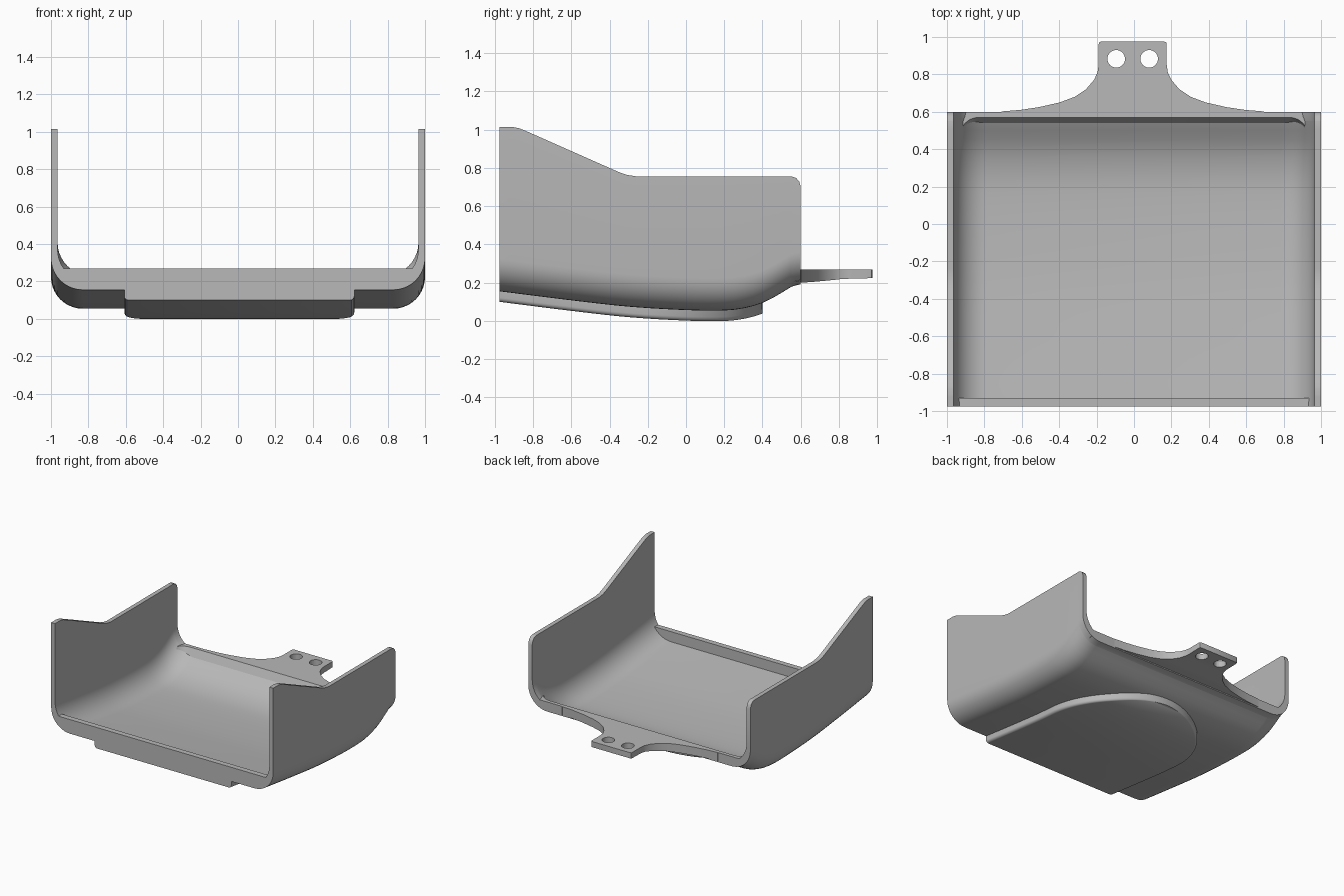
import bpy, bmesh, math

cube = bpy.data.objects.get("Cube")
if cube:
    bpy.data.objects.remove(cube, do_unlink=True)

grey = bpy.data.materials.new("plain grey")
grey.use_nodes = True
grey.diffuse_color = (0.48, 0.48, 0.48, 1)
grey.node_tree.nodes["Principled BSDF"].inputs["Base Color"].default_value = (0.48, 0.48, 0.48, 1)

FRONT, BACK = -0.975, 0.6
WALL = 0.035
# Side profiles as (y, z)
BOTTOM = [(FRONT, .155), (-.6, .108), (-.3, .075), (0, .057), (.2, .055),
          (.3, .066), (.4, .094), (.48, .135), (.55, .178), (BACK, .192)]
RIM = [(FRONT, 1.015), (-.91, 1.015), (-.87, 1.007), (-.82, .986), (-.4, .8),
       (-.35, .778), (-.31, .764), (-.26, .756), (.55, .756), (.575, .748),
       (.592, .73), (BACK, .7)]


def linear(pts, y):
    for (a, za), (b, zb) in zip(pts, pts[1:]):
        if y <= b:
            return za + (zb - za) * (y - a) / (b - a)
    return pts[-1][1]


def smooth(pts, y):
    """Cubic interpolation through the profile points."""
    n = len(pts)

    def slope(i):
        a, b = pts[max(i - 1, 0)], pts[min(i + 1, n - 1)]
        return (b[1] - a[1]) / (b[0] - a[0])
    y = min(max(y, pts[0][0]), pts[-1][0])
    i = next(k for k in range(n - 1) if y <= pts[k + 1][0])
    h = pts[i + 1][0] - pts[i][0]
    t = (y - pts[i][0]) / h
    return ((1 + 2 * t) * (1 - t) ** 2 * pts[i][1] + t * (1 - t) ** 2 * h * slope(i)
            + t * t * (3 - 2 * t) * pts[i + 1][1] + t * t * (t - 1) * h * slope(i + 1))


def arc(cx, cz, r, start, end, steps=10):
    angles = [math.radians(start + (end - start) * i / steps) for i in range(steps + 1)]
    return [(cx + r * math.cos(a), cz + r * math.sin(a)) for a in angles]


def finish(obj):
    bpy.ops.object.select_all(action='DESELECT')
    obj.select_set(True)
    bpy.context.view_layer.objects.active = obj
    bpy.ops.object.shade_smooth_by_angle(angle=math.radians(30))


def loft(name, rows):
    """Join closed rings of points into a capped solid."""
    bm = bmesh.new()
    rings = [[bm.verts.new(p) for p in row] for row in rows]
    for r, s in zip(rings, rings[1:]):
        for i in range(len(r)):
            j = (i + 1) % len(r)
            bm.faces.new((r[i], r[j], s[j], s[i]))
    bm.faces.new(rings[0])
    bm.faces.new(rings[-1])
    bmesh.ops.recalc_face_normals(bm, faces=bm.faces)
    mesh = bpy.data.meshes.new(name)
    bm.to_mesh(mesh)
    bm.free()
    mesh.materials.append(grey)
    obj = bpy.data.objects.new(name, mesh)
    bpy.context.collection.objects.link(obj)
    return obj


# Tray: rounded U section swept from front to back
def tray_ring(y):
    z, top = smooth(BOTTOM, y), linear(RIM, y)
    ro, ri = .17, .18
    xi, zi = 1 - WALL - ri, z + WALL + .003 + ri
    ring = [(-1, top)] + arc(-1 + ro, z + ro, ro, 180, 270)
    ring += arc(1 - ro, z + ro, ro, 270, 360) + [(1, top), (1 - WALL, top)]
    ring += arc(xi, zi, ri, 360, 270) + arc(-xi, zi, ri, 270, 180)
    ring += [(-1 + WALL, top)]
    return [(x, y, h) for x, h in ring]


stations = {round(FRONT + (BACK - FRONT) * i / 32, 3) for i in range(33)}
stations |= {p[0] for p in RIM}
finish(loft("tray", [tray_ring(y) for y in sorted(stations)]))

# Front lip
finish(loft("front_lip", [[(-.89, y, .172), (.89, y, .172), (.95, y, .27), (-.95, y, .27)]
                          for y in (FRONT, -.93)]))

# Back lip with rounded inner corners
lip_rows = []
half = [.83 + .085 * math.sin(math.pi / 2 * i / 8) for i in range(9)]
for x in [-v for v in reversed(half)] + half:
    d = .1 - math.sqrt(.01 - (abs(x) - .83) ** 2)
    lip_rows.append([(x, BACK, .212), (x, BACK, .27), (x, .57 - d, .27), (x, .53 - d, .19)])
finish(loft("back_lip", lip_rows))

# Raised pad under the floor with a semicircular end
PAD_X, PAD_R, PAD_Y = .007, .615, -.215
pad_rows = [(FRONT + (PAD_Y - FRONT) * i / 14, PAD_R) for i in range(14)]
for i in range(30):
    a = math.radians(88 * i / 29)
    pad_rows.append((PAD_Y + PAD_R * math.sin(a), PAD_R * math.cos(a)))


def pad_ring(y, w):
    z, b = smooth(BOTTOM, y), min(.022, w * .5)
    low = z - .055
    side = arc(w - b, low + b, b, 270, 360, 4) + [(w, z + .012)]
    ring = side + [(-x, h) for x, h in reversed(side)]
    return [(x + PAD_X, y, h) for x, h in ring]


finish(loft("bottom_pad", [pad_ring(y, w) for y, w in pad_rows]))

# Mounting tab: flared plate as (y, half width)
TAB_X = -.007
FLARE = [(.58, .72), (.602, .7), (.61, .6), (.625, .5), (.65, .39), (.68, .31),
         (.72, .25), (.77, .207), (.81, .188), (.85, .182), (.962, .182),
         (.971, .179), (.975, .17)]
UNDER = [(.58, .2), (.65, .203), (.75, .212), (.82, .22), (.975, .224)]
tab = loft("mounting_tab", [[(TAB_X - w, y, .27), (TAB_X + w, y, .27),
                             (TAB_X + w, y, linear(UNDER, y)), (TAB_X - w, y, linear(UNDER, y))]
                            for y, w in FLARE])
finish(tab)

# Two screw holes through the tab
for side in (-1, 1):
    bpy.ops.mesh.primitive_cylinder_add(vertices=32, radius=.047, depth=.3,
                                        location=(TAB_X + side * .088, .883, .245))
    cutter = bpy.context.object
    cutter.name = "hole_cutter"
    cutter.hide_render = True
    cutter.data.materials.append(grey)
    cut = tab.modifiers.new("hole", 'BOOLEAN')
    cut.operation = 'DIFFERENCE'
    cut.solver = 'EXACT'
    cut.object = cutter
    bpy.context.view_layer.objects.active = tab
    bpy.ops.object.modifier_apply(modifier=cut.name)
    bpy.data.objects.remove(cutter, do_unlink=True)
finish(tab)
